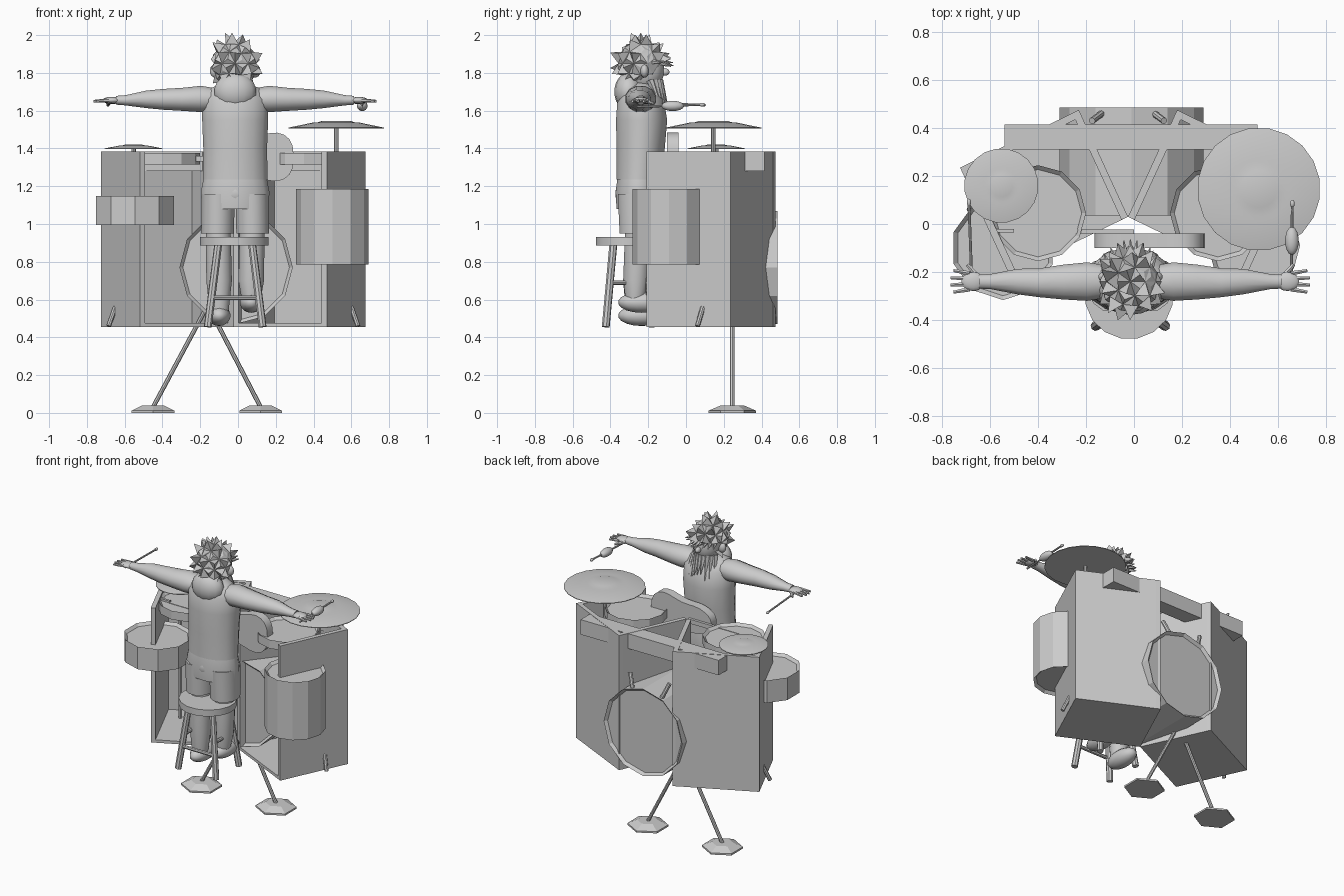
import bpy, bmesh, math, random
from mathutils import Vector

cube = bpy.data.objects.get("Cube")
if cube:
    bpy.data.objects.remove(cube, do_unlink=True)

random.seed(4)
MID = -0.025           # mirror line of the drum kit
FLOOR, RIM = 0.455, 1.385

grey = bpy.data.materials.new("plain grey")
grey.use_nodes = True
grey.diffuse_color = (0.6, 0.6, 0.6, 1)
grey.node_tree.nodes["Principled BSDF"].inputs["Base Color"].default_value = (0.6, 0.6, 0.6, 1)


def finish(name, bm, smooth=False):
    bmesh.ops.recalc_face_normals(bm, faces=bm.faces)
    mesh = bpy.data.meshes.new(name)
    bm.to_mesh(mesh)
    bm.free()
    mesh.materials.append(grey)
    ob = bpy.data.objects.new(name, mesh)
    bpy.context.collection.objects.link(ob)
    if smooth:
        bpy.ops.object.select_all(action='DESELECT')
        bpy.context.view_layer.objects.active = ob
        ob.select_set(True)
        bpy.ops.object.shade_smooth_by_angle(angle=math.radians(40))
    return ob


def loft(name, rings, axis=2, sides=12, smooth=True):
    """Rings are (position on axis, centre a, centre b, radius a, radius b)."""
    bm = bmesh.new()
    loops = []
    for pos, ca, cb, ra, rb in rings:
        loop = []
        for i in range(sides):
            t = 2 * math.pi * (i + 0.5) / sides
            co = [ca + ra * math.cos(t), cb + rb * math.sin(t)]
            co.insert(axis, pos)
            loop.append(bm.verts.new(co))
        loops.append(loop)
    for low, high in zip(loops, loops[1:]):
        for i in range(sides):
            j = (i + 1) % sides
            bm.faces.new((low[i], low[j], high[j], high[i]))
    bm.faces.new(loops[0])
    bm.faces.new(loops[-1])
    return finish(name, bm, smooth)


def rod(name, a, b, r1, r2=None, sides=8):
    a, b = Vector(a), Vector(b)
    bm = bmesh.new()
    bmesh.ops.create_cone(bm, cap_ends=True, segments=sides, radius1=r1,
                          radius2=r1 if r2 is None else r2, depth=(b - a).length)
    ob = finish(name, bm)
    ob.rotation_euler = (b - a).to_track_quat('Z', 'Y').to_euler()
    ob.location = (a + b) / 2
    return ob


def prism(name, outline, low, high):
    bm = bmesh.new()
    face = bm.faces.new([bm.verts.new((x, y, low)) for x, y in outline])
    up = bmesh.ops.extrude_face_region(bm, geom=[face])["geom"]
    bmesh.ops.translate(bm, vec=(0, 0, high - low),
                        verts=[v for v in up if isinstance(v, bmesh.types.BMVert)])
    return finish(name, bm)


def box(name, x1, x2, y1, y2, z1, z2):
    return prism(name, [(x1, y1), (x2, y1), (x2, y2), (x1, y2)], z1, z2)


def panel(name, a, b, inside, thick=0.03):
    """Upright board from a to b, thickened towards the inside point."""
    a, b = Vector(a), Vector(b)
    n = Vector((a.y - b.y, b.x - a.x)).normalized() * thick
    if n.dot(Vector(inside) - a) < 0:
        n = -n
    return prism(name, [a, b, b + n, a + n], FLOOR, RIM)


def drum(name, centre, radius, depth, sides=12, axis='Z'):
    """Shell with raised hoops round recessed heads."""
    bm = bmesh.new()
    bmesh.ops.create_cone(bm, cap_ends=True, segments=sides, radius1=radius,
                          radius2=radius, depth=depth)
    caps = [f for f in bm.faces if len(f.verts) == sides]
    bmesh.ops.inset_region(bm, faces=caps, thickness=0.018)
    for f in caps:
        bmesh.ops.translate(bm, verts=f.verts, vec=-f.normal * 0.018)
    ob = finish(name, bm)
    ob.location = centre
    if axis == 'Y':
        ob.rotation_euler = (math.pi / 2, 0, 0)
    return ob


def ellipsoid(name, centre, radii):
    bm = bmesh.new()
    bmesh.ops.create_uvsphere(bm, u_segments=14, v_segments=9, radius=1)
    bmesh.ops.scale(bm, vec=radii, verts=bm.verts)
    bmesh.ops.translate(bm, vec=centre, verts=bm.verts)
    return finish(name, bm, True)


# Mirrored cabinets: open at the top and towards the player
for s, side in ((1, "left"), (-1, "right")):
    m = lambda x, y: (MID + s * x, y)
    outer, back, inner, front = m(0.70, 0.235), m(0.205, 0.475), m(0, 0.03), m(0.495, -0.21)
    middle = m(0.35, 0.13)
    panel(side + "_cabinet_outer_wall", front, outer, middle)
    panel(side + "_cabinet_back_wall", outer, back, middle)
    panel(side + "_cabinet_inner_wall", back, inner, middle)
    prism(side + "_cabinet_floor", [outer, back, inner, front], FLOOR, FLOOR + 0.02)
    drum(side + "_rack_tom", (*m(0.375, 0.045), 1.345), 0.2, 0.06)
    rod(side + "_spur", (*m(0.66, 0.06), 0.46), (*m(0.625, 0.09), 0.56), 0.013)
    rod(side + "_drum_claw", (*m(0.11, 0.46), 1.03), (*m(0.15, 0.43), 1.13), 0.014)
    # Feet and leaning stand rods
    foot_x = -0.165 + s * 0.285
    loft(side + "_stand_foot", [(0, foot_x, 0.245, 0.13, 0.125), (0.012, foot_x, 0.245, 0.13, 0.125),
                                (0.038, foot_x, 0.245, 0.07, 0.065)], sides=6, smooth=False)
    rod(side + "_stand_rod", (foot_x, 0.245, 0.03), (-0.16, 0.245, 0.57), 0.012)

box("cross_beam", -0.54, 0.515, 0.31, 0.415, 1.28, RIM - 0.002)
drum("bass_drum", (-0.01, 0.26, 0.77), 0.3, 0.45, 12, 'Y')
drum("left_floor_tom", (0.5, -0.09, 0.985), 0.192, 0.4)
drum("right_side_tom", (-0.545, -0.1, 1.072), 0.217, 0.155, 10)

# Cymbals on stands
for name, x, y, r, z, h in (("large", 0.52, 0.145, 0.257, 1.51, 0.035),
                            ("small", -0.553, 0.16, 0.155, 1.4, 0.02)):
    loft(name + "_cymbal", [(z - 0.004, x, y, r, r), (z, x, y, r, r),
                            (z + h * 0.75, x, y, r * 0.5, r * 0.5),
                            (z + h * 0.7, x, y, r * 0.44, r * 0.44),
                            (z + h, x, y, r * 0.3, r * 0.3)], sides=20)
    rod(name + "_cymbal_stand", (x, y, FLOOR), (x, y, z + 0.01), 0.012)

# Guitar held in front of the player
bm = bmesh.new()
outline = []
for i in range(28):
    t = 2 * math.pi * i / 28
    waist = 0.115 + 0.035 * math.cos(t) - 0.03 * math.sin(t) ** 8
    outline.append(bm.verts.new((0.065 + 0.23 * math.cos(t), -0.1,
                                 1.355 + waist * 1.15 * math.copysign(abs(math.sin(t)) ** 0.7, math.sin(t)))))
face = bm.faces.new(outline)
out = bmesh.ops.extrude_face_region(bm, geom=[face])["geom"]
bmesh.ops.translate(bm, vec=(0, 0.06, 0), verts=[v for v in out if isinstance(v, bmesh.types.BMVert)])
finish("guitar_body", bm, True)
box("guitar_neck", -0.5, 0, -0.04, -0.022, 1.33, 1.36)
box("guitar_headstock", -0.6, -0.5, -0.036, -0.02, 1.325, 1.37)

# Stool with splayed legs and rungs
loft("stool_seat", [(0.885, -0.02, -0.3, 0.185, 0.18), (0.93, -0.02, -0.3, 0.185, 0.18)], sides=16)
for sx in (-1, 1):
    for sy in (-1, 1):
        rod("stool_leg", (-0.015 + sx * 0.145, -0.3 + sy * 0.125, FLOOR),
            (-0.015 + sx * 0.09, -0.3 + sy * 0.085, 0.89), 0.021)
    rod("stool_side_rung", (-0.015 + sx * 0.115, -0.41, 0.69), (-0.015 + sx * 0.115, -0.19, 0.69), 0.012)
    rod("stool_cross_rung", (-0.14, -0.3 + sx * 0.115, 0.61), (0.11, -0.3 + sx * 0.115, 0.61), 0.012)

# Player: torso, shorts, legs and shoes
CX = -0.015
loft("torso", [(1.235, CX, -0.25, 0.175, 0.12), (1.4, CX, -0.24, 0.172, 0.13),
               (1.55, CX, -0.235, 0.178, 0.138), (1.66, CX, -0.24, 0.178, 0.125),
               (1.715, CX, -0.245, 0.14, 0.09), (1.75, CX, -0.24, 0.06, 0.06)], sides=16)
loft("shorts_top", [(1.08, CX, -0.25, 0.18, 0.12), (1.17, CX, -0.25, 0.185, 0.125),
                    (1.245, CX, -0.25, 0.17, 0.115)], sides=16)
ellipsoid("shorts_seat", (CX, -0.32, 1.16), (0.1, 0.055, 0.07))
for s, side, lift in ((1, "left", 0.07), (-1, "right", 0)):
    loft(side + "_shorts_leg", [(0.95, CX + s * 0.093, -0.25, 0.09, 0.105),
                                (1.16, CX + s * 0.09, -0.25, 0.09, 0.115)])
    loft(side + "_calf", [(0.52 + lift, CX + s * 0.085, -0.27, 0.05, 0.05),
                          (0.7, CX + s * 0.085, -0.265, 0.07, 0.07),
                          (0.97, CX + s * 0.09, -0.25, 0.068, 0.075)])
    ellipsoid(side + "_shoe", (CX + s * 0.085, -0.235, 0.515 + lift), (0.062, 0.125, 0.055))

    # Arms stretched sideways
    loft(side + "_arm", [(CX + s * x, -0.24 + dy, z, ry, rz) for x, dy, z, ry, rz in (
        (0.1, 0, 1.66, 0.07, 0.06), (0.18, 0, 1.662, 0.083, 0.072), (0.28, -0.002, 1.66, 0.075, 0.063),
        (0.38, -0.005, 1.66, 0.062, 0.057), (0.47, 0, 1.66, 0.055, 0.048),
        (0.58, 0, 1.655, 0.033, 0.028), (0.63, 0, 1.655, 0.03, 0.024))], axis=0)
    ellipsoid(side + "_palm", (CX + s * 0.655, -0.24, 1.655), (0.05, 0.04, 0.018))
    for i in range(4):
        y = -0.272 + i * 0.022
        rod(side + "_finger", (CX + s * 0.67, y, 1.655), (CX + s * (0.755 - abs(i - 1.5) * 0.012),
            y + (i - 1.5) * 0.008, 1.65), 0.011, 0.007, 6)
    rod(side + "_thumb", (CX + s * 0.63, -0.225, 1.65), (CX + s * 0.68, -0.17, 1.64), 0.013, 0.008, 6)

# Drumstick in one hand, thick mallet in the other
rod("right_drumstick", (-0.675, -0.27, 1.645), (-0.688, 0.09, 1.63), 0.006)
ellipsoid("right_drumstick_tip", (-0.688, 0.09, 1.63), (0.009, 0.016, 0.009))
rod("left_mallet_stick", (0.655, -0.26, 1.62), (0.66, 0.09, 1.632), 0.006)
ellipsoid("left_mallet_tip", (0.66, 0.085, 1.632), (0.01, 0.016, 0.01))
ellipsoid("left_mallet_grip", (0.658, -0.07, 1.625), (0.029, 0.06, 0.027))

# Head with face, hood and beard strands
loft("neck", [(1.68, CX, -0.24, 0.06, 0.06), (1.8, CX, -0.23, 0.06, 0.06)])
ellipsoid("head", (CX, -0.215, 1.815), (0.09, 0.1, 0.12))
ellipsoid("nose", (CX, -0.112, 1.805), (0.017, 0.025, 0.02))
ellipsoid("hood", (CX, -0.305, 1.7), (0.115, 0.075, 0.1))
for s in (-1, 1):
    ellipsoid("ear", (CX + s * 0.105, -0.22, 1.81), (0.03, 0.022, 0.035))
for i in range(9):
    t = (i - 4) / 4
    rod("beard_strand", (CX + t * 0.075, -0.14 - 0.05 * t * t, 1.76),
        (CX + t * 0.1, -0.1 - 0.04 * t * t, 1.6 + 0.05 * random.random()), 0.02, 0.003, 5)
    rod("fringe_strand", (CX + t * 0.08, -0.14 - 0.05 * t * t, 1.86),
        (CX + t * 0.11, -0.065 - 0.06 * t * t, 1.83 + 0.03 * random.random()), 0.017, 0.002, 5)

# Spiky hair: a faceted ball with spikes drawn out of its faces
bm = bmesh.new()
bmesh.ops.create_icosphere(bm, subdivisions=2, radius=0.118)
for f in list(bm.faces):
    c = f.calc_center_median()
    if c.y > 0.03 and c.z < 0:
        continue
    length = random.choice((0.006, 0.02, 0.05, 0.06))
    bmesh.ops.poke(bm, faces=[f], offset=length)
bmesh.ops.translate(bm, vec=(CX, -0.24, 1.85), verts=bm.verts)
finish("spiky_hair", bm)
